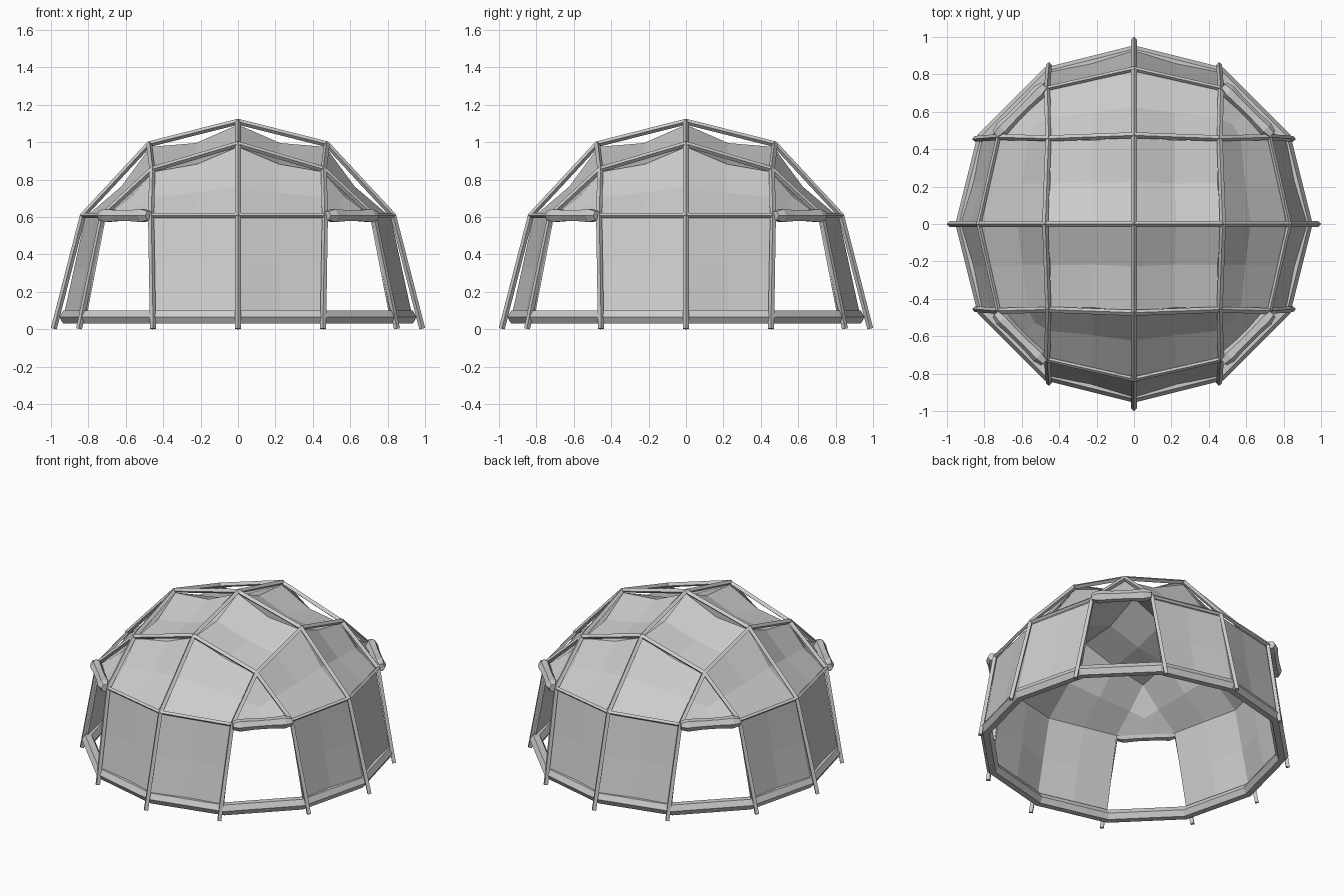
import bpy, bmesh
from mathutils import Vector, Matrix

if "Cube" in bpy.data.objects:
    bpy.data.objects.remove(bpy.data.objects["Cube"])

# Pole junctions of one quarter (x, y, z)
APEX = Vector((0, 0, 1.11))
RIDGE = Vector((0.475, 0, 0.99))
CORNER = Vector((0.458, 0.458, 0.855))
EAVE = Vector((0.83, 0, 0.608))
EAVE_SIDE = Vector((0.725, 0.465, 0.608))
FOOT = Vector((0.985, 0, 0.003))
FOOT_SIDE = Vector((0.85, 0.455, 0.003))
SILL = Vector((0.915, 0, 0.065))
SILL_SIDE = Vector((0.80, 0.46, 0.065))


def rot(k):
    return Matrix.Rotation(k * 1.5707963268, 3, 'Z')


def flip_x(v):
    return Vector((-v.x, v.y, v.z))


def flip_y(v):
    return Vector((v.x, -v.y, v.z))


def swap(v):
    return Vector((v.y, v.x, v.z))


def tube(name, pts, r, radii=None, cyclic=False, res=0):
    cu = bpy.data.curves.new(name, 'CURVE')
    cu.dimensions = '3D'
    cu.bevel_depth = r
    cu.bevel_resolution = res
    cu.use_fill_caps = True
    sp = cu.splines.new('POLY')
    sp.points.add(len(pts) - 1)
    for i, p in enumerate(pts):
        sp.points[i].co = (*p, 1)
        sp.points[i].radius = radii[i] if radii else 1
    sp.use_cyclic_u = cyclic
    sp.use_smooth = False
    ob = bpy.data.objects.new(name, cu)
    bpy.context.collection.objects.link(ob)
    return ob


def inward(p, d, flat=False):
    n = Vector((p.x, p.y, 0 if flat else p.z))
    return p - n.normalized() * d


def patch(bm, corners, sags, centre, mat, flat=False):
    """2 x 2 sagging cloth between corners; sags gives each edge's droop."""
    n = len(corners)
    mids = [inward((corners[i] + corners[(i + 1) % n]) / 2, sags[i], flat) for i in range(n)]
    mid = inward(sum(corners, Vector()) / n, centre, flat)
    for i in range(n):
        quad = [corners[i], mids[i], mid, mids[i - 1]]
        bm.faces.new([bm.verts.new(mat @ p) for p in quad])


def cloth(name, bm):
    bmesh.ops.remove_doubles(bm, verts=bm.verts, dist=0.001)
    bmesh.ops.recalc_face_normals(bm, faces=bm.faces)
    me = bpy.data.meshes.new(name)
    bm.to_mesh(me)
    bm.free()
    ob = bpy.data.objects.new(name, me)
    bpy.context.collection.objects.link(ob)
    m = ob.modifiers.new('thickness', 'SOLIDIFY')
    m.thickness = 0.008
    m.offset = 0
    return ob


# Crossing arch poles: one central and two side poles in each direction
half = [FOOT, EAVE, RIDGE]
centre_arch = half + [APEX] + [flip_x(p) for p in reversed(half)]
half = [FOOT_SIDE, EAVE_SIDE, CORNER]
side_arch = half + [swap(RIDGE)] + [flip_x(p) for p in reversed(half)]
for k in range(2):
    tube('centre_pole', [rot(k) @ p for p in centre_arch], 0.016)
for k in range(4):
    tube('side_pole', [rot(k) @ p for p in side_arch], 0.016)

# Eave ring and padded base ring, both twelve-sided
eave, sill = [], []
for k in range(4):
    for a, b, ring in ((EAVE, EAVE_SIDE, eave), (SILL, SILL_SIDE, sill)):
        ring += [rot(k) @ flip_y(b), rot(k) @ a, rot(k) @ b]
tube('eave_ring', eave, 0.013, cyclic=True)
tube('base_ring', sill, 0.04, cyclic=True, res=1)

# Roof cloth, hung just inside the poles
A, R, C, E, S = [inward(p, 0.02) for p in (APEX, RIDGE, CORNER, EAVE, EAVE_SIDE)]
bm = bmesh.new()
for k in range(4):
    m = rot(k)
    patch(bm, [A, R, C, swap(R)], [0.04, 0.03, 0.03, 0.04], 0.055, m)
    patch(bm, [R, E, S, C], [0.03, 0.0, 0.02, 0.03], 0.03, m)
    patch(bm, [flip_y(p) for p in (R, E, S, C)], [0.03, 0.0, 0.02, 0.03], 0.03, m)
    patch(bm, [C, S, swap(S)], [0.02, 0.0, 0.02], 0.02, m)
cloth('roof_cloth', bm)

# Wall cloth: eight panels, the four corner bays stay open as doors
B, D = Vector((0.93, 0, 0.06)), Vector((0.815, 0.46, 0.06))
bm = bmesh.new()
for k in range(4):
    sags = [0.0, 0.012, 0.0, 0.0]
    patch(bm, [E, B, D, S], sags, 0.012, rot(k), True)
    patch(bm, [flip_y(p) for p in (E, B, D, S)], sags, 0.012, rot(k), True)
cloth('wall_cloth', bm)

# Rolled-up door flaps above each doorway
for k in range(4):
    a, b = EAVE_SIDE + Vector((0.012, 0.012, 0)), swap(EAVE_SIDE) + Vector((0.012, 0.012, 0))
    ts = (0.0, 0.12, 0.35, 0.65, 0.88, 1.0)
    tube('door_roll', [rot(k) @ a.lerp(b, t) for t in ts], 0.038,
         radii=(0.7, 1.05, 0.9, 0.9, 1.05, 0.7), res=1)
